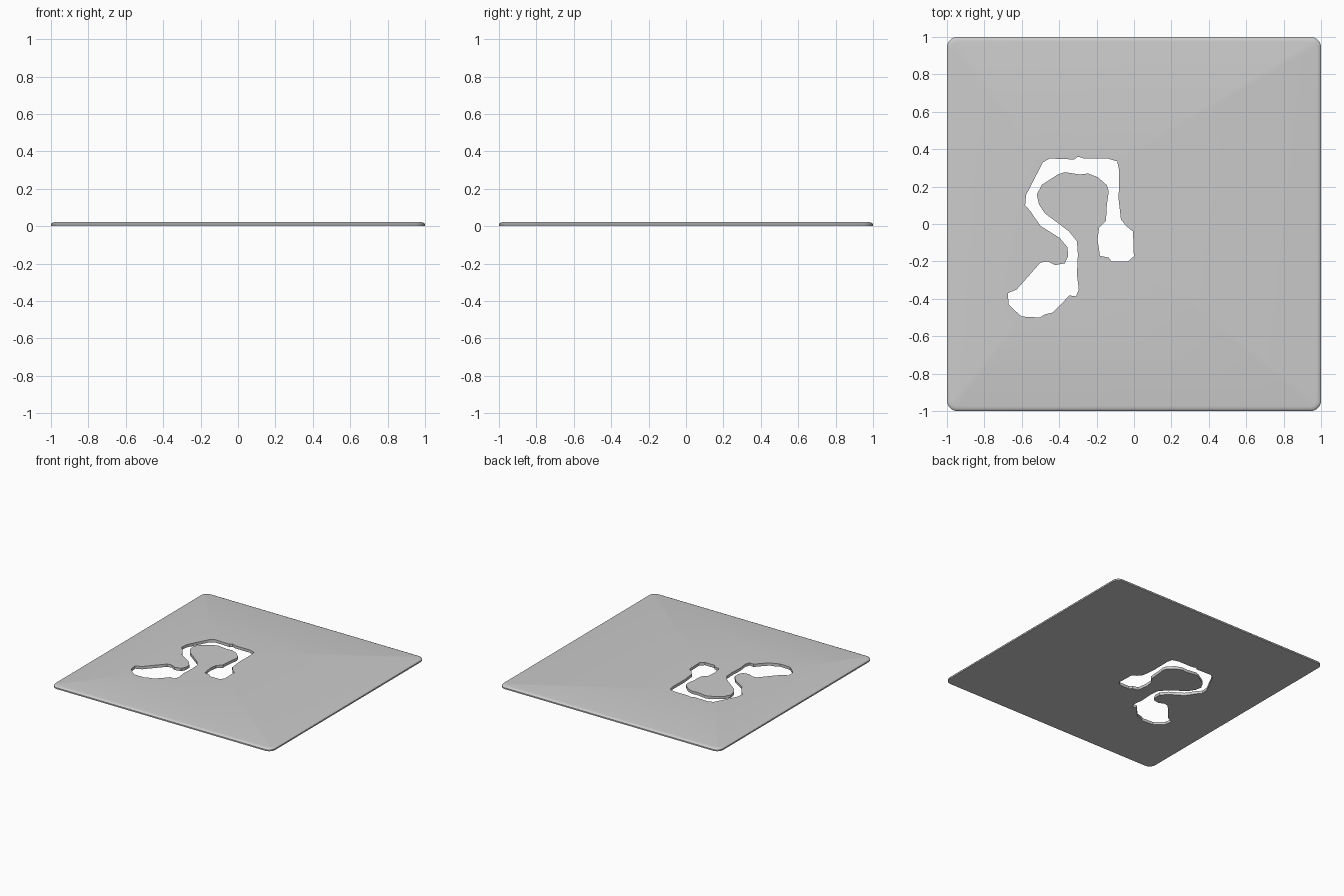
import bpy, bmesh, math

if "Cube" in bpy.data.objects:
    bpy.data.objects.remove(bpy.data.objects["Cube"])

HEIGHT = 0.023

# Outline of the winding opening, clockwise from its lower-left lobe
HOLE = [(-.675, -.37), (-.627, -.35), (-.50, -.206), (-.462, -.20), (-.422, -.22),
        (-.37, -.21), (-.353, -.173), (-.355, -.125), (-.397, -.075), (-.50, -.01),
        (-.555, .07), (-.582, .10), (-.577, .155), (-.487, .33), (-.45, .35),
        (-.32, .345), (-.30, .36), (-.267, .35), (-.14, .35), (-.09, .335),
        (-.08, .29), (-.082, .13), (-.07, .025), (-.043, -.01), (-.005, -.04),
        (-.002, -.15), (0, -.172), (-.032, -.20), (-.12, -.20), (-.135, -.18),
        (-.182, -.17), (-.195, -.083), (-.187, -.02), (-.15, .018), (-.145, .105),
        (-.135, .175), (-.145, .207), (-.193, .25), (-.245, .27), (-.29, .265),
        (-.37, .277), (-.407, .265), (-.492, .21), (-.52, .158), (-.508, .105),
        (-.476, .056), (-.417, .013), (-.347, -.04), (-.305, -.093), (-.30, -.163),
        (-.305, -.27), (-.295, -.35), (-.31, -.387), (-.347, -.382), (-.385, -.425),
        (-.433, -.473), (-.476, -.483), (-.503, -.50), (-.60, -.495), (-.637, -.463),
        (-.67, -.43)]


def rounded_square(half, radius, steps=8):
    pts = []
    for k in range(4):
        mid = math.pi / 4 + k * math.pi / 2
        cx = math.copysign(half - radius, math.cos(mid))
        cy = math.copysign(half - radius, math.sin(mid))
        for i in range(steps + 1):
            a = (k + i / steps) * math.pi / 2
            pts.append((cx + radius * math.cos(a), cy + radius * math.sin(a)))
    return pts


def walls(bm, rings):
    """Stack (outline, z) rings, join them, return bottom and top edge loops."""
    loops = [[bm.verts.new((x, y, z)) for x, y in pts] for pts, z in rings]
    n = len(loops[0])
    for lo, hi in zip(loops, loops[1:]):
        for i in range(n):
            j = (i + 1) % n
            bm.faces.new((lo[i], lo[j], hi[j], hi[i]))
    return [[bm.edges.get((lp[i], lp[(i + 1) % n])) for i in range(n)]
            for lp in (loops[0], loops[-1])]


bm = bmesh.new()
# Outer rim with a softened upper edge
outer = walls(bm, [(rounded_square(1 - d, 0.055 - d), z) for d, z in
                   ((0, 0), (0, 0.011), (0.005, 0.017), (0.014, 0.021), (0.026, HEIGHT))])
# Straight wall of the opening
inner = walls(bm, [(HOLE, 0), (HOLE, HEIGHT)])
# Flat underside and top around the opening
for o, i in zip(outer, inner):
    bmesh.ops.triangle_fill(bm, use_beauty=True, use_dissolve=False, edges=o + i)
bmesh.ops.recalc_face_normals(bm, faces=bm.faces[:])

mesh = bpy.data.meshes.new("pierced_plate")
bm.to_mesh(mesh)
bm.free()
plate = bpy.data.objects.new("pierced_plate", mesh)
bpy.context.collection.objects.link(plate)
bpy.context.view_layer.objects.active = plate
plate.select_set(True)
bpy.ops.object.shade_smooth_by_angle(angle=math.radians(35))
